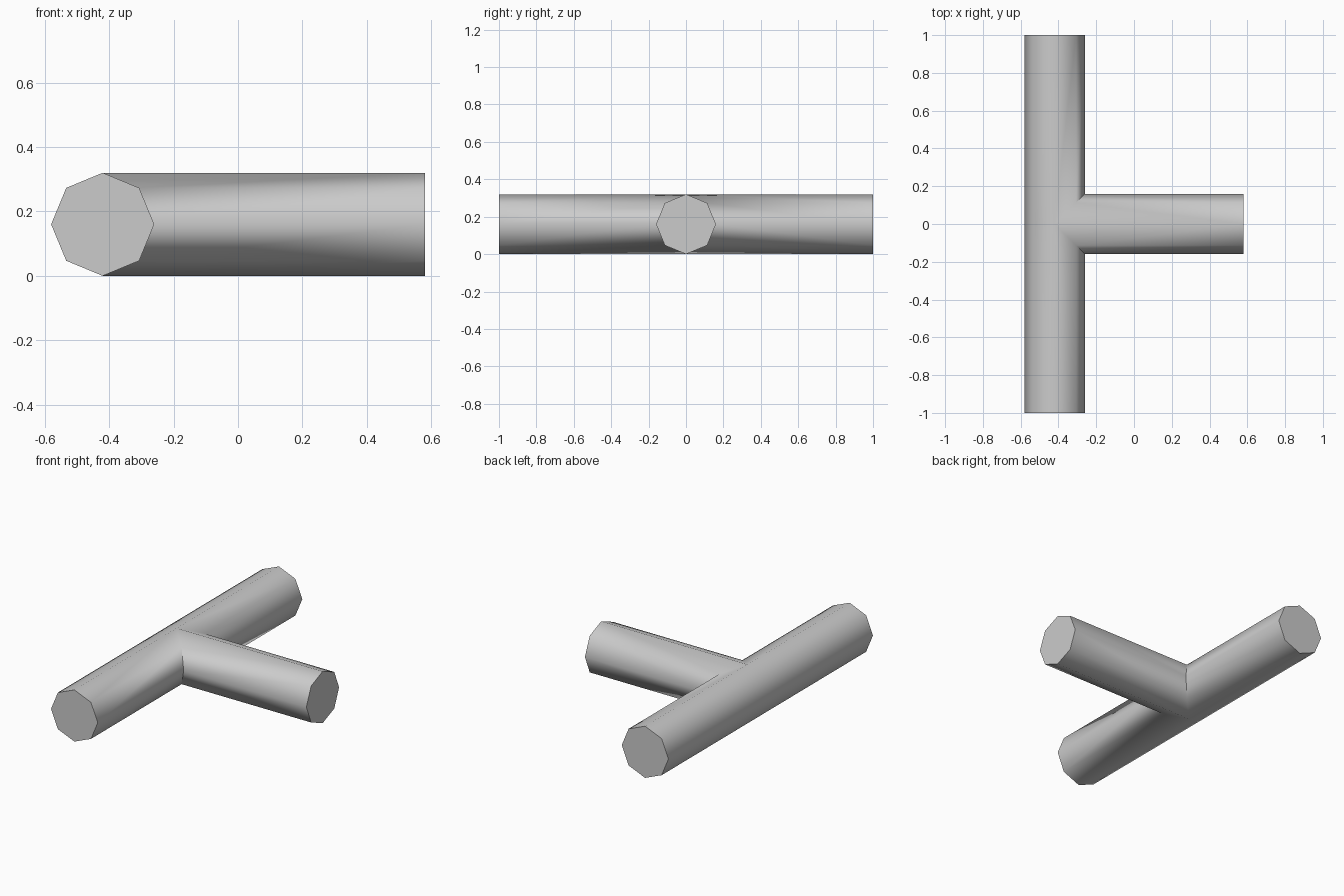
import bpy, bmesh
from math import cos, sin, radians

if "Cube" in bpy.data.objects:
    bpy.data.objects.remove(bpy.data.objects["Cube"])

R, AXIS_X, END_X, SIDES = 0.16, -0.42, 0.58, 8

bm = bmesh.new()
near, joint, tip = [], [], []

# Long pipe, front half: outer ring and mitred ring at the junction
for i in range(SIDES):
    a = radians(-90 + i * 360 / SIDES)
    c, z = R * cos(a), R + R * sin(a)
    reach = max(0.0, c)
    near.append(bm.verts.new((AXIS_X + c, -1, z)))
    joint.append(bm.verts.new((AXIS_X + c, -reach, z)))
    # Branch pipe, front half of its end ring
    if i <= SIDES // 2:
        tip.append(bm.verts.new((END_X, -reach, z)))

for i in range(SIDES):
    j = (i + 1) % SIDES
    bm.faces.new((near[i], near[j], joint[j], joint[i])).smooth = True
for i in range(SIDES // 2):
    bm.faces.new((joint[i], joint[i + 1], tip[i + 1], tip[i])).smooth = True

# End caps
bm.faces.new(near)
bm.faces.new(tip)
bmesh.ops.recalc_face_normals(bm, faces=bm.faces)

# Make sure the normals face outward
bm.faces.ensure_lookup_table()
if bm.faces[-2].normal.y > 0:
    bmesh.ops.reverse_faces(bm, faces=bm.faces)

# Mirror the half across y = 0 and weld the seam
geom = bm.verts[:] + bm.edges[:] + bm.faces[:]
bmesh.ops.mirror(bm, geom=geom, axis='Y', merge_dist=0.0001)
bmesh.ops.remove_doubles(bm, verts=bm.verts, dist=0.0001)
bmesh.ops.recalc_face_normals(bm, faces=bm.faces)

mesh = bpy.data.meshes.new("tee_pipe")
bm.to_mesh(mesh)
bm.free()
pipe = bpy.data.objects.new("tee_pipe", mesh)
bpy.context.collection.objects.link(pipe)
bpy.context.view_layer.objects.active = pipe
pipe.select_set(True)
bpy.ops.object.shade_smooth_by_angle(angle=radians(60))
